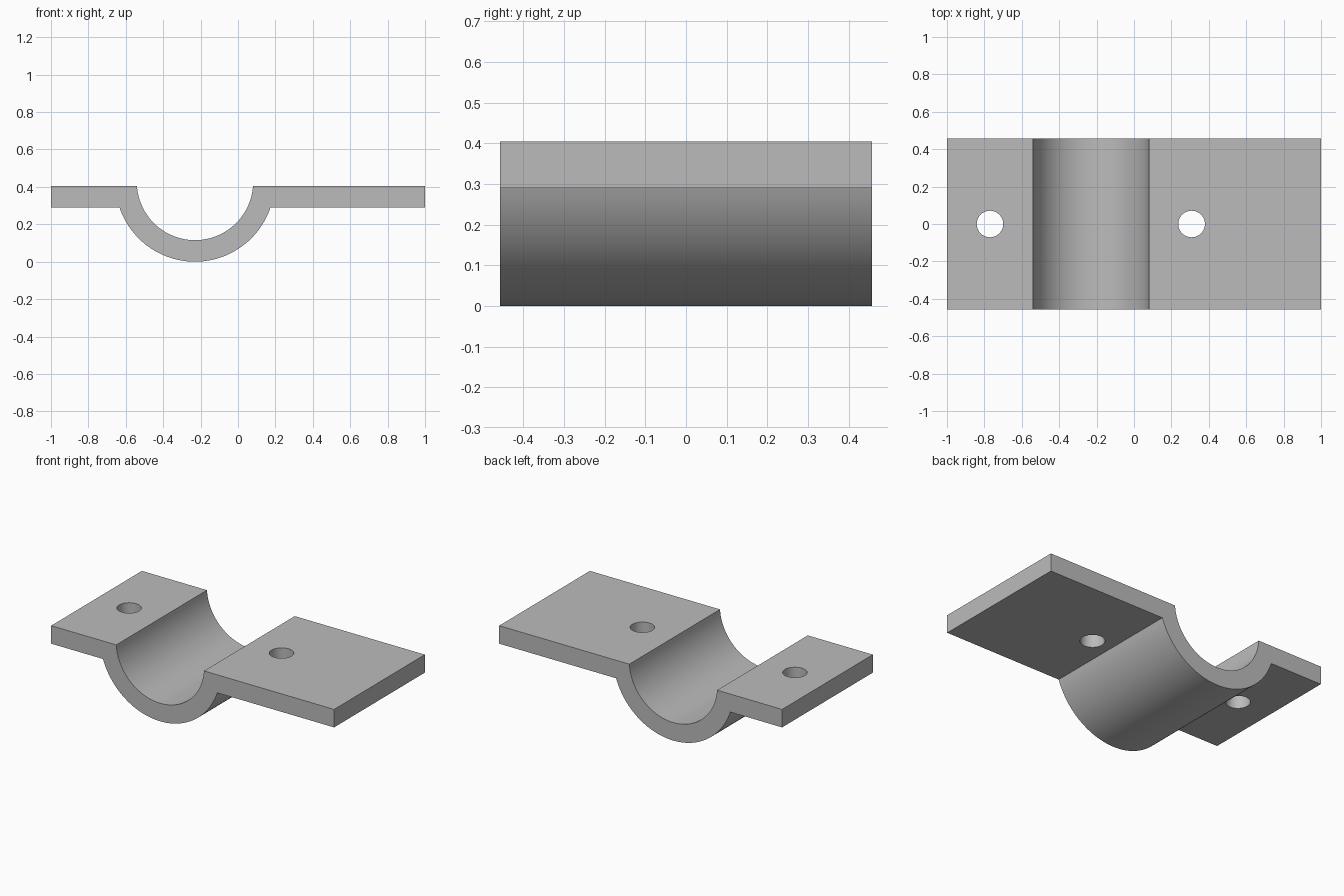
import bpy, bmesh, math

cube = bpy.data.objects.get("Cube")
if cube:
    bpy.data.objects.remove(cube, do_unlink=True)

HALF_DEPTH = 0.458
TOP, UNDER = 0.405, 0.29        # flange faces
CX, CZ = -0.23, 0.426           # saddle axis
R_IN, R_OUT = 0.311, 0.426
HOLES, HOLE_R = (-0.77, 0.308), 0.071

grey = bpy.data.materials.new("grey metal")
grey.use_nodes = True
colour = (0.5, 0.5, 0.5, 1)
grey.diffuse_color = colour
grey.node_tree.nodes["Principled BSDF"].inputs["Base Color"].default_value = colour


def arc(radius, z_end, steps=48):
    """Lower arc from left to right, ending at height z_end."""
    half = math.acos((CZ - z_end) / radius)
    for i in range(steps + 1):
        a = -half + 2 * half * i / steps
        yield CX + radius * math.sin(a), CZ - radius * math.cos(a)


# Clamp profile: flange, saddle, flange
profile = [(-1, UNDER), *arc(R_OUT, UNDER), (1, UNDER),
           (1, TOP), *reversed(list(arc(R_IN, TOP))), (-1, TOP)]

bm = bmesh.new()
face = bm.faces.new([bm.verts.new((x, -HALF_DEPTH, z)) for x, z in profile])
ext = bmesh.ops.extrude_face_region(bm, geom=[face])
bmesh.ops.translate(bm, vec=(0, 2 * HALF_DEPTH, 0),
                    verts=[v for v in ext["geom"] if isinstance(v, bmesh.types.BMVert)])
bmesh.ops.recalc_face_normals(bm, faces=bm.faces)
mesh = bpy.data.meshes.new("clamp_bracket")
bm.to_mesh(mesh)
bm.free()
mesh.materials.append(grey)
bracket = bpy.data.objects.new("clamp_bracket", mesh)
bpy.context.collection.objects.link(bracket)

# Bolt holes
for i, x in enumerate(HOLES):
    bpy.ops.mesh.primitive_cylinder_add(vertices=48, radius=HOLE_R, depth=0.4,
                                        location=(x, 0, (TOP + UNDER) / 2))
    cutter = bpy.context.object
    cutter.name = f"bolt_hole_cutter_{i + 1}"
    cutter.data.materials.append(grey)
    cutter.hide_render = True
    cutter.hide_viewport = True
    cut = bracket.modifiers.new("bolt hole", "BOOLEAN")
    cut.operation = "DIFFERENCE"
    cut.solver = "EXACT"
    cut.object = cutter

# Apply the cuts, then smooth the curved walls only
bpy.ops.object.select_all(action="DESELECT")
bracket.select_set(True)
bpy.context.view_layer.objects.active = bracket
for cut in list(bracket.modifiers):
    bpy.ops.object.modifier_apply(modifier=cut.name)
for obj in [o for o in bpy.data.objects if o.name.startswith("bolt_hole_cutter")]:
    bpy.data.objects.remove(obj, do_unlink=True)
bpy.ops.object.shade_smooth_by_angle(angle=math.radians(30))
